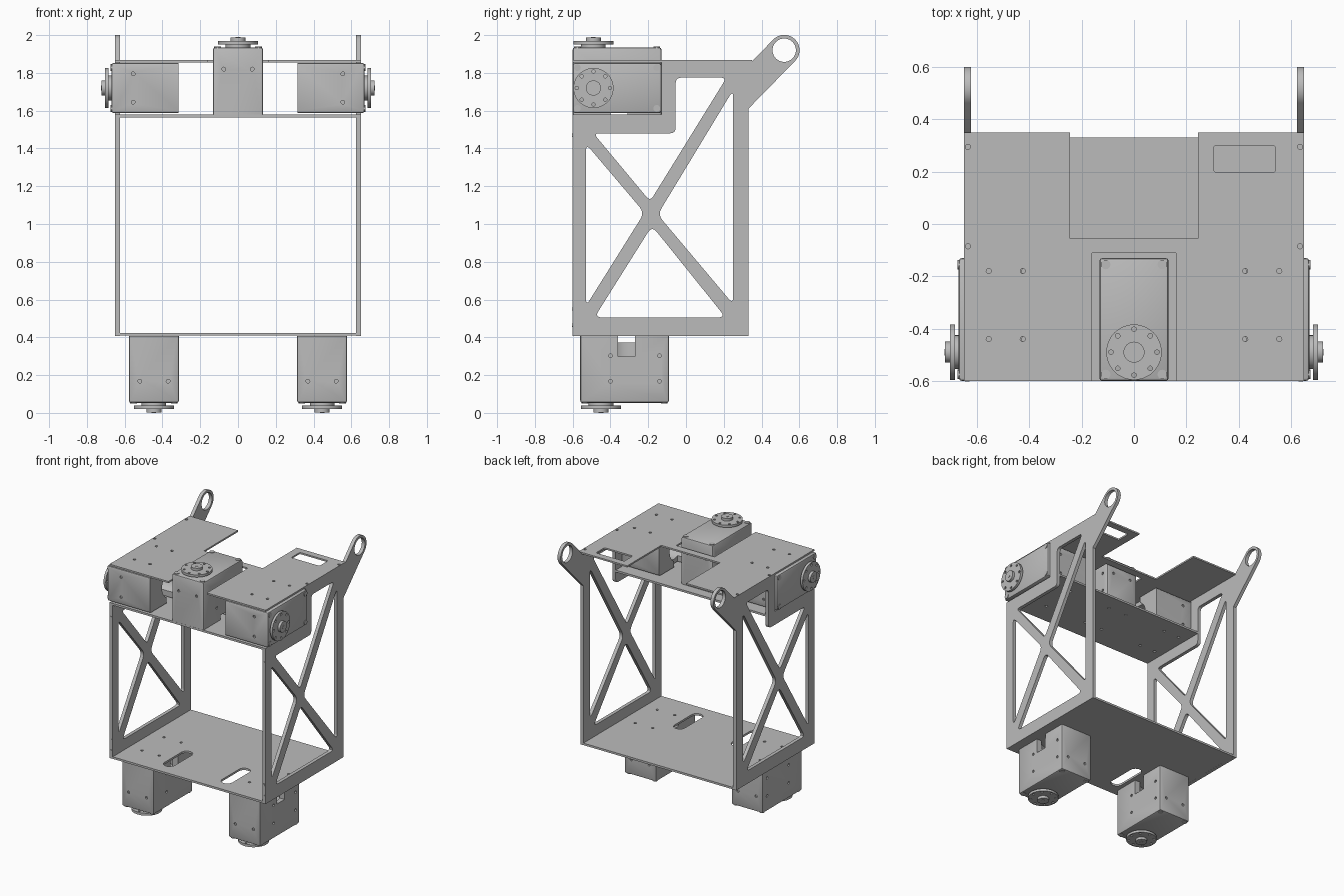
import bpy, bmesh, math
from mathutils import Matrix, Vector

if "Cube" in bpy.data.objects:
    bpy.data.objects.remove(bpy.data.objects["Cube"])

GREY = (0.5, 0.5, 0.5, 1)
metal = bpy.data.materials.new("plain grey")
metal.use_nodes = True
metal.diffuse_color = GREY
metal.node_tree.nodes["Principled BSDF"].inputs["Base Color"].default_value = GREY
built = []


def place(name, mesh, matrix):
    ob = bpy.data.objects.new(name, mesh)
    bpy.context.collection.objects.link(ob)
    ob.matrix_world = matrix
    built.append(ob)
    return ob


def evaluated_mesh(ob):
    bpy.context.view_layer.update()
    deps = bpy.context.evaluated_depsgraph_get()
    mesh = bpy.data.meshes.new_from_object(ob.evaluated_get(deps))
    mesh.materials.clear()
    mesh.materials.append(metal)
    return mesh


def circle(x, y, r, start=0, end=360, n=32):
    closed = end - start == 360
    steps = n if closed else n - 1
    angles = [math.radians(start + (end - start) * i / steps) for i in range(n)]
    return [(x + r * math.cos(a), y + r * math.sin(a)) for a in angles]


def rounded(points, r):
    """Polygon with every corner eased by a short curve."""
    out = []
    for i, p in enumerate(points):
        p = Vector(p)
        a = p + (Vector(points[i - 1]) - p).normalized() * r
        b = p + (Vector(points[(i + 1) % len(points)]) - p).normalized() * r
        for t in (0, 0.25, 0.5, 0.75, 1):
            out.append(a * (1 - t) ** 2 + p * 2 * t * (1 - t) + b * t * t)
    return out


def rect(x0, x1, y0, y1):
    return [(x0, y0), (x1, y0), (x1, y1), (x0, y1)]


def plate(outline, holes, thickness):
    """Flat sheet with cut-outs, centred on its own mid plane."""
    curve = bpy.data.curves.new("sheet_profile", "CURVE")
    curve.dimensions = "2D"
    curve.fill_mode = "BOTH"
    curve.extrude = thickness / 2
    for loop in [outline] + holes:
        s = curve.splines.new("POLY")
        s.points.add(len(loop) - 1)
        for pt, co in zip(s.points, loop):
            pt.co = (co[0], co[1], 0, 1)
        s.use_cyclic_u = True
    ob = bpy.data.objects.new("sheet_helper", curve)
    bpy.context.collection.objects.link(ob)
    mesh = evaluated_mesh(ob)
    bpy.data.objects.remove(ob)
    return mesh


def add_box(bm, x0, x1, y0, y1, z0, z1):
    m = Matrix.Translation(((x0 + x1) / 2, (y0 + y1) / 2, (z0 + z1) / 2))
    bmesh.ops.create_cube(bm, size=1, matrix=m @ Matrix.Diagonal((x1 - x0, y1 - y0, z1 - z0, 1)))


def add_cyl(bm, centre, r, depth, axis="Z", n=32):
    turn = {"X": Matrix.Rotation(math.pi / 2, 4, "Y"),
            "Y": Matrix.Rotation(math.pi / 2, 4, "X"), "Z": Matrix()}[axis]
    bmesh.ops.create_cone(bm, cap_ends=True, segments=n, radius1=r, radius2=r,
                          depth=depth, matrix=Matrix.Translation(centre) @ turn)


def to_mesh(bm, name):
    mesh = bpy.data.meshes.new(name)
    bm.to_mesh(mesh)
    bm.free()
    mesh.materials.append(metal)
    return mesh


# Servo case: bevelled box, hollow base, cable slots and screw holes
W, L, H = 0.265, 0.47, 0.355
HORN_Y = -0.125


def servo_case():
    bm = bmesh.new()
    add_box(bm, -W / 2, W / 2, -L / 2, L / 2, 0, H)
    edges = [e for e in bm.edges if max(v.co.z for v in e.verts) > H / 2]
    bmesh.ops.bevel(bm, geom=edges, offset=0.012, segments=2, profile=0.5, affect="EDGES")
    body = bpy.data.objects.new("case_helper", to_mesh(bm, "case"))
    cutters = [bmesh.new() for _ in range(4)]
    add_cyl(cutters[0], (0, 0.01, 0.04), 0.1, 0.16)
    add_box(cutters[1], -0.2, 0.2, -0.035, 0.055, -0.05, 0.035)
    add_box(cutters[2], -0.2, 0, -0.0345, 0.0545, -0.06, 0.11)
    for s in (-1, 1):
        for z in (H - 0.115, H - 0.25):
            for y in (-0.075, 0.185):
                add_cyl(cutters[3], (s * W / 2, y, z), 0.01, 0.02, "X", 12)
        for x in (-0.075, 0.075):
            add_cyl(cutters[3], (x, s * L / 2, H - 0.115), 0.01, 0.02, "Y", 12)
    helpers = [body]
    for i, c in enumerate(cutters):
        h = bpy.data.objects.new("case_cutter", to_mesh(c, "cutter"))
        h.hide_render = True
        helpers.append(h)
        mod = body.modifiers.new("cut", "BOOLEAN")
        mod.operation, mod.solver, mod.object = "DIFFERENCE", "EXACT", h
    for h in helpers:
        bpy.context.collection.objects.link(h)
    mesh = evaluated_mesh(body)
    for h in helpers:
        bpy.data.objects.remove(h)
    return mesh


# Shaft, hub and corner screws that sit on the case lid
def servo_fittings():
    bm = bmesh.new()
    add_cyl(bm, (0, HORN_Y, H + 0.007), 0.065, 0.02)
    add_cyl(bm, (0, HORN_Y, H + 0.039), 0.04, 0.026)
    add_cyl(bm, (0, HORN_Y, H + 0.051), 0.012, 0.006, n=16)
    for x in (-0.108, 0.108):
        for y in (-0.21, 0.21):
            add_cyl(bm, (x, y, H), 0.018, 0.008, n=16)
    return to_mesh(bm, "servo_fittings")


case = servo_case()
fittings = servo_fittings()
horn_holes = [circle(0.088 * math.cos(i * math.pi / 4), 0.088 * math.sin(i * math.pi / 4),
                     0.009, n=10) for i in range(8)]
horn = plate(circle(0, 0, 0.106, n=48), horn_holes, 0.018)


def servo(name, matrix):
    place(name + "_case", case, matrix)
    place(name + "_fittings", fittings, matrix)
    place(name + "_horn", horn, matrix @ Matrix.Translation((0, HORN_Y, H + 0.024)))


servo("head_servo", Matrix.Translation((0, -0.365, 1.58)))
for s, side in ((1, "left"), (-1, "right")):
    servo(side + "_arm_servo", Matrix.Translation((s * 0.315, -0.365, 1.72))
          @ Matrix.Rotation(s * math.pi / 2, 4, "Y"))
    servo(side + "_leg_servo", Matrix.Translation((s * 0.445, -0.325, 0.408))
          @ Matrix.Rotation(math.pi, 4, "Y"))

# Side frames: cross-braced sheet with a lifting eye at the back
frame_outline = [(-0.6, 0.408), (0.33, 0.408), (0.33, 1.61)]
frame_outline += circle(0.52, 1.92, 0.081, -45, 135, 24)
frame_outline += [(0.346, 1.857), (-0.13, 1.857), (-0.13, 1.58), (-0.6, 1.58)]
front_window = [(-0.53, 0.565), (-0.22, 1.06), (-0.53, 1.425)]
back_window = [(0.25, 0.575), (0.25, 1.71), (-0.15, 1.05)]
low_window = [(-0.485, 0.505), (0.21, 0.505), (-0.18, 0.99)]
top_window = [(-0.49, 1.48), (-0.055, 1.48), (-0.055, 1.775), (0.215, 1.775), (-0.19, 1.12)]
windows = [rounded(w, 0.04) for w in (front_window, back_window, low_window)]
windows += [rounded(top_window, 0.03), circle(0.52, 1.92, 0.062)]
frame = plate(frame_outline, windows, 0.026)
upright = Matrix(((0, 0, 1, 0), (1, 0, 0, 0), (0, 1, 0, 0), (0, 0, 0, 1)))
for s, side in ((1, "left"), (-1, "right")):
    place(side + "_side_frame", frame, Matrix.Translation((s * 0.637, 0, 0)) @ upright)

# Screws in the front edges of the side frames
bm = bmesh.new()
for x in (-0.637, 0.637):
    for z in (0.465, 0.55, 1.47):
        add_cyl(bm, (x, -0.6, z), 0.009, 0.006, "Y", 12)
place("edge_screws", to_mesh(bm, "edge_screws"), Matrix())


def hole_grid(xs, ys):
    return [circle(s * x, y, 0.01, n=12) for s in (-1, 1) for x in xs for y in ys]


# Top deck: notched for the head servo in front and open at the back
half = [(0.16, -0.11), (0.16, -0.6), (0.65, -0.6), (0.65, 0.35), (0.245, 0.35), (0.245, -0.055)]
deck = half + [(-x, y) for x, y in reversed(half)]
deck_holes = hole_grid((0.425, 0.555), (-0.44, -0.18)) + hole_grid((0.635,), (-0.085, 0.295))
deck_holes.append(rounded(rect(0.305, 0.54, 0.198, 0.3), 0.01))
place("top_deck", plate(deck, deck_holes, 0.012), Matrix.Translation((0, 0, 1.862)))

# Shelf under the upper servos
shelf_holes = hole_grid((0.075, 0.425, 0.555), (-0.44, -0.18))
place("servo_shelf", plate(rect(-0.625, 0.625, -0.6, -0.055), shelf_holes, 0.015),
      Matrix.Translation((0, 0, 1.572)))

# Base plate with a rounded cable slot beside each leg servo
base_holes = hole_grid((0.375, 0.52), (-0.4, -0.14))
for x in (-0.24, 0.24):
    base_holes.append(circle(x, -0.27, 0.043, 0, 180, 12) + circle(x, -0.47, 0.043, 180, 360.01, 12))
place("base_plate", plate(rect(-0.625, 0.625, -0.6, 0.33), base_holes, 0.015),
      Matrix.Translation((0, 0, 0.416)))

# Smooth round walls, keep sharp edges
bpy.ops.object.select_all(action="DESELECT")
for ob in built:
    ob.select_set(True)
bpy.context.view_layer.objects.active = built[0]
bpy.ops.object.shade_smooth_by_angle(angle=math.radians(30))
